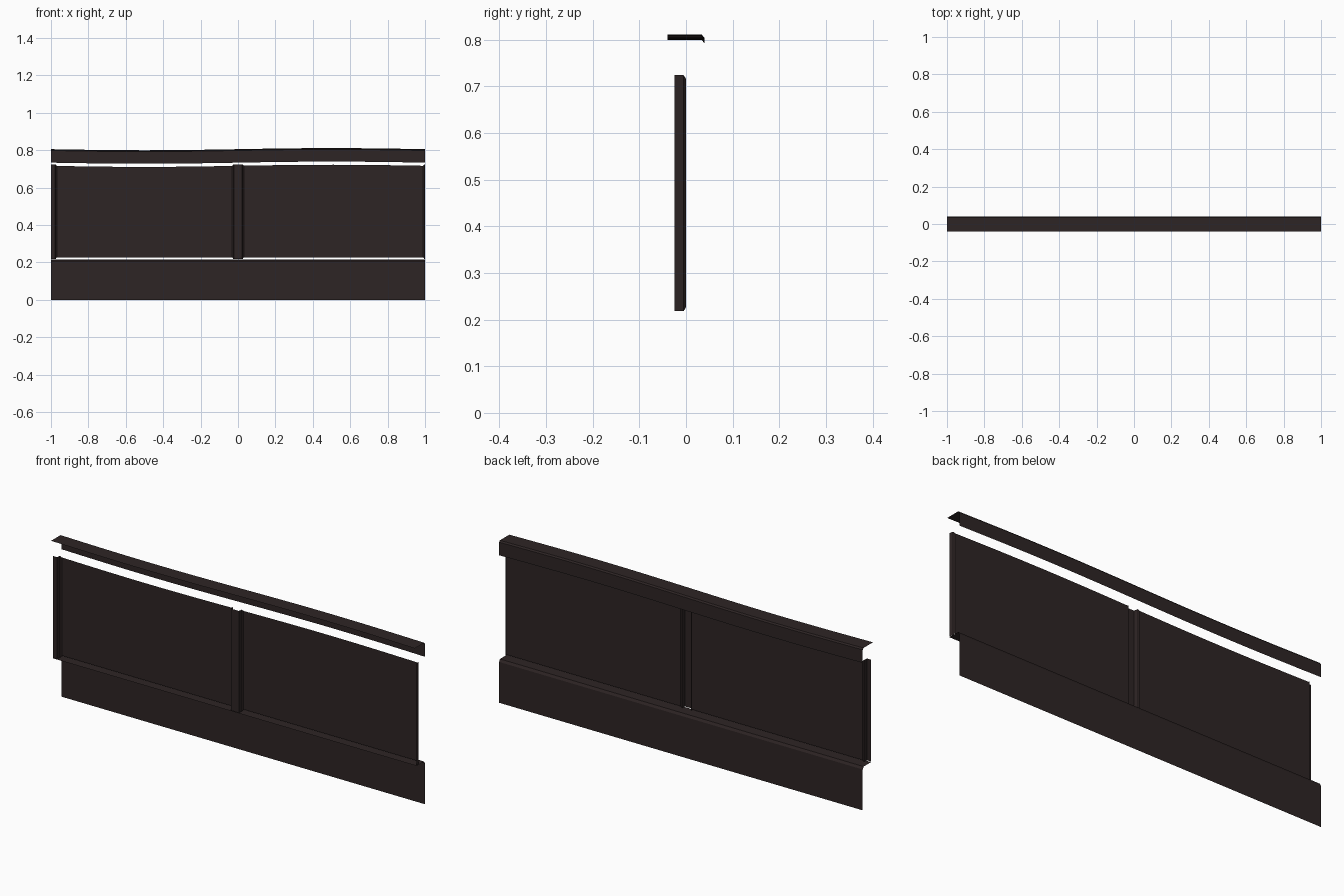
import bpy
import math

cube = bpy.data.objects.get("Cube")
if cube:
    bpy.data.objects.remove(cube, do_unlink=True)

brown = bpy.data.materials.new("dark brown")
brown.use_nodes = True
COLOUR = (0.027, 0.018, 0.018, 1)
brown.diffuse_color = COLOUR
brown.node_tree.nodes["Principled BSDF"].inputs["Base Color"].default_value = COLOUR

POST_TOP, POST_BOTTOM, PANEL_BOTTOM = 0.724, 0.218, 0.227


def wave(x):
    """Height of the gently sagging top edge."""
    return 0.805 + 0.0058 * math.sin(math.pi * x)


def spread(a, b, n):
    return [a + (b - a) * i / n for i in range(n + 1)]


def sheet(name, rows):
    """Open surface joining consecutive rows of points."""
    n = len(rows[0])
    verts = [p for row in rows for p in row]
    faces = [(i * n + j, i * n + j + 1, (i + 1) * n + j + 1, (i + 1) * n + j)
             for i in range(len(rows) - 1) for j in range(n - 1)]
    mesh = bpy.data.meshes.new(name)
    mesh.from_pydata(verts, [], faces)
    mesh.materials.append(brown)
    obj = bpy.data.objects.new(name, mesh)
    bpy.context.collection.objects.link(obj)
    return obj


def columns(outline):
    """Vertical strips: panel edges follow the wave, post edges are level."""
    rows = []
    for x, y in outline:
        if y == 0:
            rows.append([(x, y, PANEL_BOTTOM), (x, y, wave(x) - 0.089)])
        else:
            rows.append([(x, y, POST_BOTTOM), (x, y, POST_TOP)])
    return rows


# Top cap: flat rail, small chamfer and hanging rear fascia
cap_profile = [(-0.04, 0), (0.034, 0), (0.04, -0.007), (0.04, -0.072)]
sheet("top_cap", [[(x, y, wave(x) + dz) for y, dz in cap_profile]
                  for x in spread(-1, 1, 16)])

# Base board with chamfered ledge
base_profile = [(0.04, 0), (0.04, 0.203), (0.033, 0.215), (-0.025, 0.215)]
sheet("base_board", [[(x, y, z) for y, z in base_profile] for x in (-1, 1)])

# Flat panels between the posts
sheet("right_panel", columns([(x, 0) for x in spread(-0.97, -0.031, 8)]))
sheet("left_panel", columns([(x, 0) for x in spread(0.031, 0.99, 8)]))

# Posts: channels standing forward of the panels, open at the back
half = [(0.022, -0.025), (0.025, -0.005), (0.031, 0)]
mirrored = [(-x, y) for x, y in reversed(half)]
sheet("centre_post", columns(mirrored + half))
sheet("right_end_post", columns([(-1, -0.025)] + [(x - 1, y) for x, y in half]))
sheet("left_end_post", columns([(0.99, 0), (0.996, -0.005), (1, -0.025)]))
